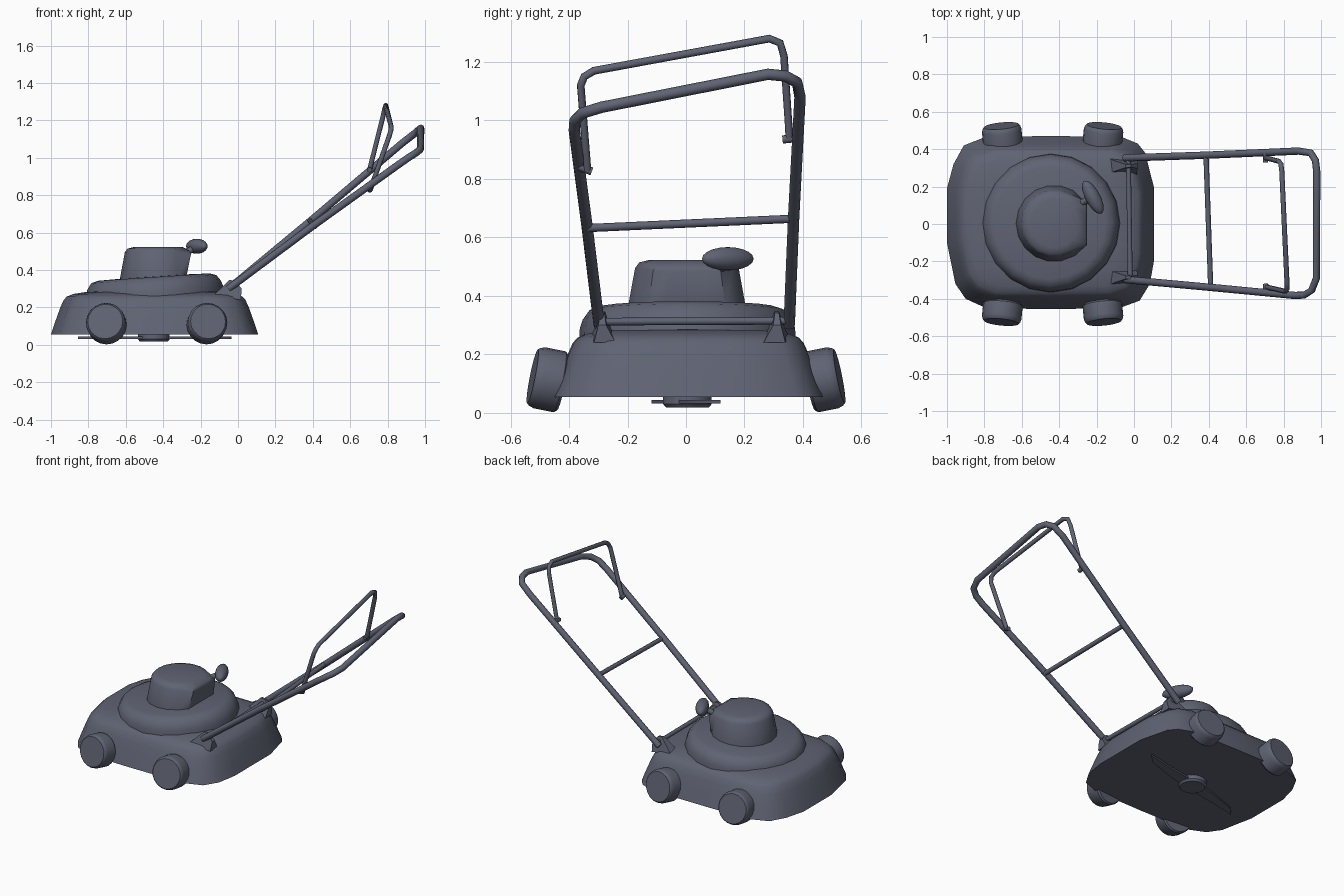
import bpy, bmesh, math
from mathutils import Vector, Matrix

if "Cube" in bpy.data.objects:
    bpy.data.objects.remove(bpy.data.objects["Cube"])

# One dark slate colour for the whole machine
slate = bpy.data.materials.new("slate")
slate.diffuse_color = (.115, .125, .17, 1)
slate.use_nodes = True
slate.node_tree.nodes["Principled BSDF"].inputs["Base Color"].default_value = slate.diffuse_color


def finish(obj, angle=35):
    obj.data.materials.clear()
    obj.data.materials.append(slate)
    bpy.ops.object.select_all(action='DESELECT')
    obj.select_set(True)
    bpy.context.view_layer.objects.active = obj
    bpy.ops.object.shade_smooth_by_angle(angle=math.radians(angle))
    return obj


def loft(name, rings, angle=35):
    """Skin a list of equally long point rings and cap both ends."""
    bm = bmesh.new()
    vr = [[bm.verts.new(p) for p in ring] for ring in rings]
    n = len(vr[0])
    for a, b in zip(vr, vr[1:]):
        for i in range(n):
            bm.faces.new((a[i], a[(i + 1) % n], b[(i + 1) % n], b[i]))
    bm.faces.new(vr[0][::-1])
    bm.faces.new(vr[-1])
    bmesh.ops.recalc_face_normals(bm, faces=bm.faces)
    mesh = bpy.data.meshes.new(name)
    bm.to_mesh(mesh)
    bm.free()
    obj = bpy.data.objects.new(name, mesh)
    bpy.context.collection.objects.link(obj)
    return finish(obj, angle)


def lathe(profile, sides, matrix=Matrix()):
    """Rings for (radius, height) pairs turned about local z."""
    return [[matrix @ Vector((r * math.cos(math.tau * i / sides),
                              r * math.sin(math.tau * i / sides), z))
             for i in range(sides)] for r, z in profile]


def tube(name, points, radius):
    cu = bpy.data.curves.new(name, 'CURVE')
    cu.dimensions = '3D'
    cu.bevel_depth = radius
    cu.bevel_resolution = 2
    cu.use_fill_caps = True
    sp = cu.splines.new('POLY')
    sp.points.add(len(points) - 1)
    for p, co in zip(sp.points, points):
        p.co = (*co, 1)
    obj = bpy.data.objects.new(name, cu)
    bpy.context.collection.objects.link(obj)
    bpy.ops.object.select_all(action='DESELECT')
    obj.select_set(True)
    bpy.context.view_layer.objects.active = obj
    bpy.ops.object.convert(target='MESH')
    return finish(bpy.context.view_layer.objects.active, 50)


# Deck: bowed outline drawn in towards the top
outline = [(-1, .19), (-1, -.1), (-.955, -.32), (-.9, -.4), (-.79, -.45),
           (-.45, -.455), (-.08, -.45), (.03, -.41), (.085, -.32), (.108, -.19),
           (.108, .19), (.06, .38), (.02, .43), (-.07, .467), (-.45, .47),
           (-.79, .467), (-.91, .42), (-.965, .32)]
cx, cy, hx, hy = -.446, .008, .554, .462
steps = [(0, .055), (.025, .13), (.05, .20), (.068, .24), (.085, .258), (.12, .272),
         (.19, .283), (.35, .29)]
loft("deck", [[(cx + (x - cx) * (hx - d) / hx, cy + (y - cy) * (hy - d) / hy, z)
               for x, y in outline] for d, z in steps], 60)

# Round engine base, leaning slightly forward
tilt = Matrix.Translation((-.45, .005, .345)) @ Matrix.Rotation(math.radians(-3.8), 4, 'Y')
loft("engine_base", lathe([(.37, -.085), (.368, -.055), (.358, -.026), (.335, .006),
                           (.30, .017), (.1, .022)], 20, tilt), 50)

# Engine cover with a flattened rear side
cover = lathe([(.207, .33), (.205, .36), (.18, .495), (.165, .515), (.13, .523)], 18,
              Matrix.Translation((-.425, .003, 0)))
for k, ring in enumerate(cover):
    for i, p in enumerate(ring):
        if k < 4 and (i <= 2 or i >= 16):
            p.x = -.277 + .19 * (p.z - .36) - (.012 if k == 3 else 0)
            p.z = min(p.z, .502 if k == 3 else .485)
loft("engine_cover", cover, 50)

# Starter pull
tube("starter_stalk", [(-.31, .10, .475), (-.265, .12, .50), (-.22, .145, .525)], .018)
bpy.ops.mesh.primitive_uv_sphere_add(segments=14, ring_count=10, radius=1,
                                     location=(-.22, .143, .527),
                                     rotation=(0, 0, math.radians(28)))
grip = bpy.context.object
grip.name = "starter_grip"
grip.scale = (.04, .1, .04)
finish(grip, 60)

# Wheels, cambered and slightly toed
for end, x, toe in (("front", -.705, -.1), ("rear", -.165, .1)):
    for side, s in (("left", -1), ("right", 1)):
        axis = Vector((toe, s, .2))
        m = Matrix.Translation((x, s * .476, .115)) @ axis.to_track_quat('Z', 'Y').to_matrix().to_4x4()
        loft(f"{end}_{side}_wheel",
             lathe([(.098, -.055), (.106, -.045), (.106, .025), (.101, .042), (.094, .05)], 20, m))

# Blade and hub under the deck
loft("blade_hub", lathe([(.085, .06), (.085, .03), (.075, .018)], 14,
                        Matrix.Translation((-.45, .005, 0))))
half = [(.425, .035), (.36, -.01), (.12, -.038), (-.12, -.038), (-.26, -.032)]
shape = half + [(-x, -y) for x, y in half]
spin = Matrix.Translation((-.445, 0, 0)) @ Matrix.Rotation(.2, 4, 'Z')
loft("blade", [[spin @ Vector((x, y, z)) for x, y in shape] for z in (.032, .044)])

# Handle brackets
for side, s, y in (("left", -1, -.285), ("right", 1, .31)):
    loft(f"{side}_bracket", [
        [(a, y + s * b, z) for a, b, z in ((-.13, -.038, .265), (.015, -.045, .24),
                                           (.015, .03, .24), (-.13, .04, .265))],
        [(a, y + s * b, z) for a, b, z in ((-.11, -.03, .285), (.02, -.012, .30),
                                           (.02, .015, .30), (-.11, .03, .285))],
        [(a, y + s * b, z) for a, b, z in ((-.045, -.008, .347), (-.015, -.006, .342),
                                           (-.015, .008, .342), (-.045, .008, .347))]], 20)

# Push handle
tube("push_handle", [(-.05, -.297, .30), (.40, -.338, .635), (.86, -.382, .965),
                     (.91, -.38, 1.0), (.95, -.355, 1.025), (.975, -.29, 1.045),
                     (.977, .28, 1.158), (.97, .34, 1.152), (.945, .38, 1.13),
                     (.88, .39, 1.08), (.39, .368, .665), (-.05, .353, .30)], .0195)
tube("handle_crossbar", [(.41, -.338, .632), (.385, .367, .664)], .014)
tube("hinge_bar", [(-.02, -.30, .312), (-.03, .355, .315)], .013)

# Control bail and its pivots on the handle
tube("control_bail", [(.708, -.337, .83), (.725, -.341, .88),
                      (.81, -.36, 1.12), (.818, -.348, 1.15), (.818, -.315, 1.17),
                      (.79, .285, 1.28), (.785, .322, 1.265), (.775, .335, 1.22),
                      (.712, .352, .97), (.703, .353, .935)], .0135)
tube("left_bail_pivot", [(.705, -.365, .842), (.705, -.322, .826)], .014)
tube("right_bail_pivot", [(.703, .38, .94), (.703, .33, .935)], .014)
